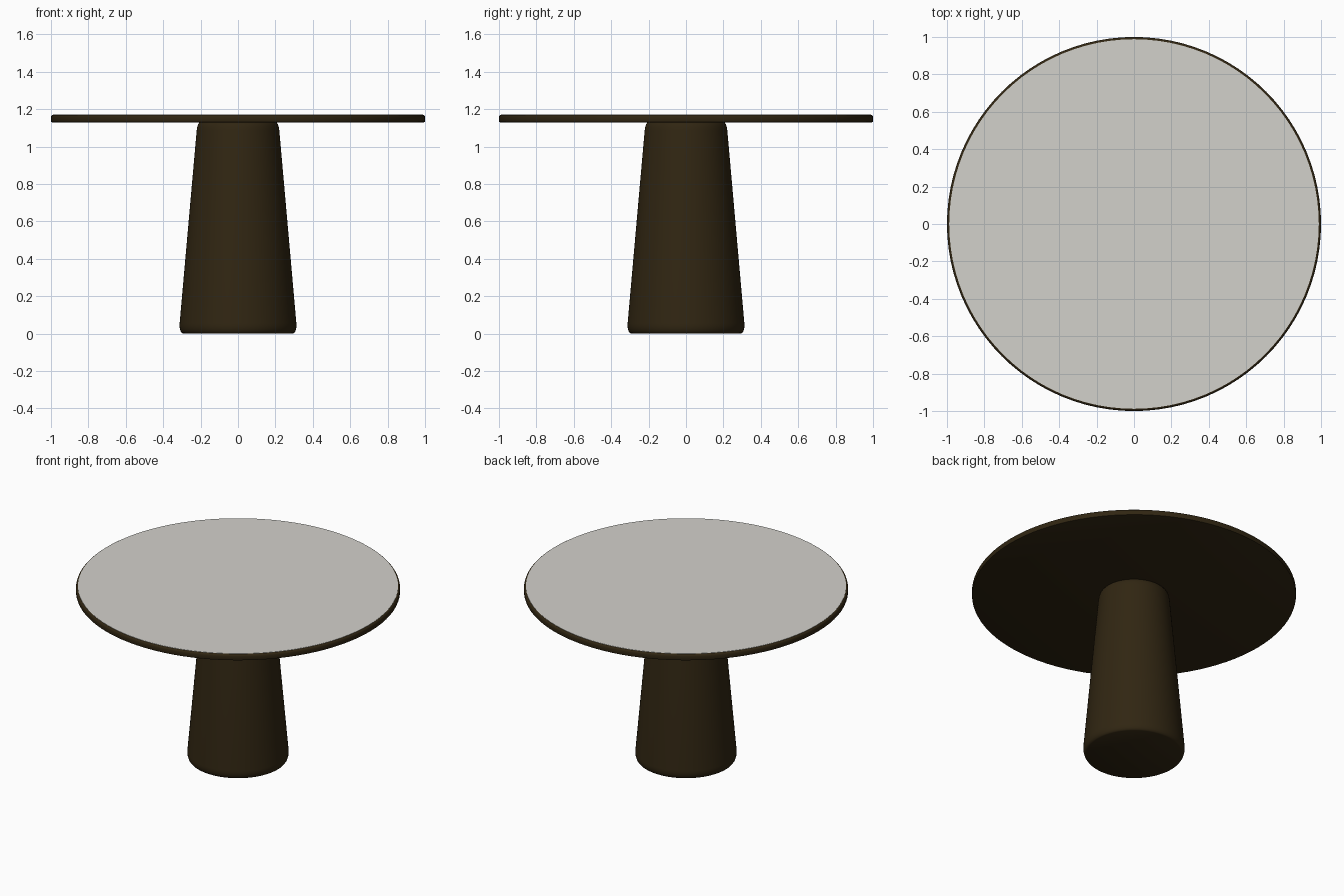
import bpy, bmesh, math

if "Cube" in bpy.data.objects:
    bpy.data.objects.remove(bpy.data.objects["Cube"])

SEGMENTS = 96


def material(name, rgb):
    m = bpy.data.materials.new(name)
    m.diffuse_color = (*rgb, 1.0)
    m.use_nodes = True
    m.node_tree.nodes["Principled BSDF"].inputs["Base Color"].default_value = m.diffuse_color
    return m


def lathe(name, profile, mat):
    """Closed solid of revolution from (radius, height) points, bottom to top."""
    bm = bmesh.new()
    rings = []
    for r, z in profile:
        rings.append([bm.verts.new((r * math.cos(a), r * math.sin(a), z))
                      for a in (2 * math.pi * i / SEGMENTS for i in range(SEGMENTS))])
    for low, high in zip(rings, rings[1:]):
        for i in range(SEGMENTS):
            j = (i + 1) % SEGMENTS
            bm.faces.new((low[i], low[j], high[j], high[i]))
    bm.faces.new(rings[0][::-1])
    bm.faces.new(rings[-1])
    mesh = bpy.data.meshes.new(name)
    bm.to_mesh(mesh)
    bm.free()
    obj = bpy.data.objects.new(name, mesh)
    bpy.context.collection.objects.link(obj)
    mesh.materials.append(mat)
    bpy.ops.object.select_all(action='DESELECT')
    obj.select_set(True)
    bpy.context.view_layer.objects.active = obj
    bpy.ops.object.shade_smooth_by_angle(angle=math.radians(35))
    return obj


dark_wood = material("dark_wood", (0.030, 0.019, 0.006))
pale_stone = material("pale_stone", (0.65, 0.64, 0.60))

# Tapered pedestal with rounded foot and shoulder
lathe("pedestal", [(0.294, 0.0), (0.301, 0.004), (0.307, 0.013), (0.311, 0.026),
                   (0.313, 0.042), (0.312, 0.056), (0.221, 1.085), (0.218, 1.105),
                   (0.213, 1.12), (0.206, 1.129), (0.200, 1.131)], dark_wood)

# Thin round tray with softened edges
lathe("tabletop_rim", [(0.993, 1.129), (0.998, 1.131), (1.0, 1.136), (1.0, 1.158),
                       (0.998, 1.164), (0.994, 1.168), (0.989, 1.170)], dark_wood)

# Pale surface inlaid in the tray
lathe("tabletop_surface", [(0.988, 1.166), (0.988, 1.172)], pale_stone)
